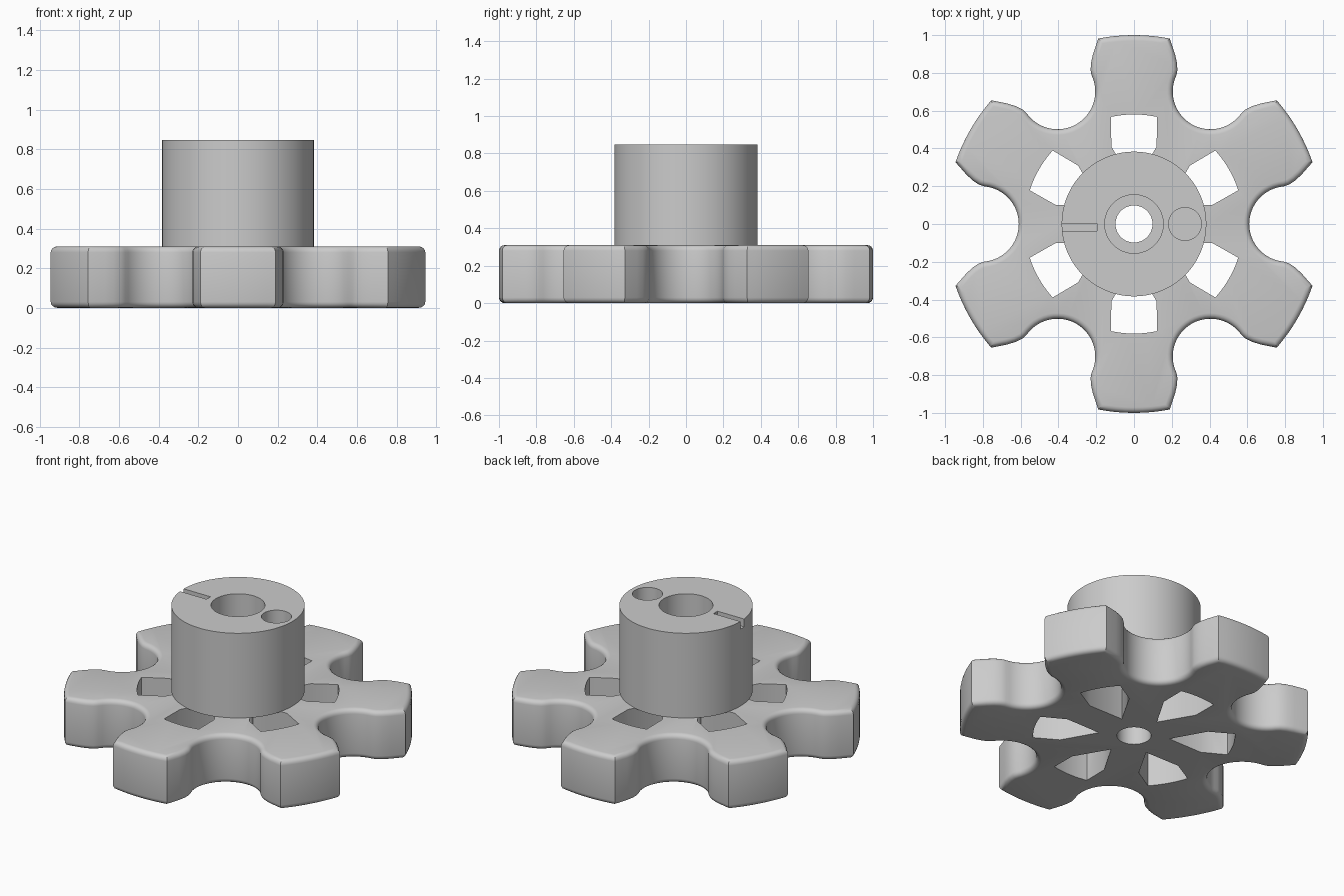
import bpy, bmesh
from math import pi, radians, sin, cos, atan2

cube = bpy.data.objects.get("Cube")
if cube:
    bpy.data.objects.remove(cube)

WHEEL_H = 0.31
HUB_TOP = 0.847

grey = bpy.data.materials.new("plain grey")
grey.use_nodes = True
grey.diffuse_color = (0.6, 0.6, 0.6, 1)
grey.node_tree.nodes["Principled BSDF"].inputs["Base Color"].default_value = (0.6, 0.6, 0.6, 1)


def prism(name, outline, z0, z1, rounding=0):
    """Extrude a closed outline from z0 to z1, optionally rounding both rims."""
    bm = bmesh.new()
    base = bm.faces.new([bm.verts.new((x, y, z0)) for x, y in outline])
    ext = bmesh.ops.extrude_face_region(bm, geom=[base], use_keep_orig=True)["geom"]
    for v in ext:
        if isinstance(v, bmesh.types.BMVert):
            v.co.z = z1
    bmesh.ops.recalc_face_normals(bm, faces=bm.faces)
    if rounding:
        rims = [e for e in bm.edges if abs(e.verts[0].co.z - e.verts[1].co.z) < 1e-5]
        bmesh.ops.bevel(bm, geom=rims, offset=rounding, segments=4,
                        profile=0.5, affect='EDGES')
    mesh = bpy.data.meshes.new(name)
    bm.to_mesh(mesh)
    bm.free()
    obj = bpy.data.objects.new(name, mesh)
    bpy.context.collection.objects.link(obj)
    mesh.materials.append(grey)
    return obj


def circle(r, cx=0, cy=0, n=64):
    return [(cx + r * cos(2 * pi * i / n), cy + r * sin(2 * pi * i / n)) for i in range(n)]


def spin(points, angle):
    c, s = cos(angle), sin(angle)
    return [(x * c - y * s, x * s + y * c) for x, y in points]


def cut(target, cutter):
    cutter.hide_render = True
    mod = target.modifiers.new("cut", 'BOOLEAN')
    mod.operation = 'DIFFERENCE'
    mod.solver = 'EXACT'
    mod.object = cutter
    bpy.context.view_layer.objects.active = target
    bpy.ops.object.modifier_apply(modifier=mod.name)
    bpy.data.objects.remove(cutter)


# One lobe half, pointing along +x: scallop arc, bulging flank, tip arc
half = []
nx, ny, nr = 0.81 * cos(pi / 6), 0.81 * sin(pi / 6), 0.2
for i in range(13):
    a = radians(210 + 85 * i / 12)
    half.append((nx + nr * cos(a), ny + nr * sin(a)))
half += [(0.815, 0.23), (0.855, 0.227), (0.9, 0.217)]
tip = radians(10.9)
half += [(cos(tip * (1 - i / 4)), sin(tip * (1 - i / 4))) for i in range(5)]

# Mirror the half and repeat the lobe six times
lobe = [(x, -y) for x, y in half[1:]] + half[-2::-1]
outline = []
for k in range(6):
    outline += spin(lobe, pi / 6 + k * pi / 3)

wheel = prism("lobed_wheel", outline, 0, WHEEL_H, rounding=0.03)

# Six wedge windows between straight spokes, with curved outer ends
end = atan2(0.12, 0.56)
reach = 0.58
pocket = [(0.205, 0), (0.41, -0.12)]
pocket += [(reach * cos(end * t / 5), reach * sin(end * t / 5)) for t in range(-5, 6)]
pocket += [(0.41, 0.12)]
for k in range(6):
    cut(wheel, prism("window_cutter", spin(pocket, pi / 6 + k * pi / 3), -0.1, WHEEL_H + 0.1))
cut(wheel, prism("bore_cutter", circle(0.098), -0.1, WHEEL_H + 0.1))

# Hub with wide bore, side hole and pointer slot
hub = prism("hub", circle(0.383, n=96), WHEEL_H - 0.002, HUB_TOP)
cut(hub, prism("hub_bore_cutter", circle(0.155), 0, HUB_TOP + 0.1))
cut(hub, prism("side_hole_cutter", circle(0.087, cx=0.27, n=48), HUB_TOP - 0.22, HUB_TOP + 0.1))
slot = [(-0.45, -0.037), (-0.195, -0.037), (-0.195, 0.003), (-0.45, 0.003)]
cut(hub, prism("slot_cutter", slot, HUB_TOP - 0.05, HUB_TOP + 0.1))

# Smooth the curved walls and keep edges crisp
for obj in (wheel, hub):
    bpy.ops.object.select_all(action='DESELECT')
    obj.select_set(True)
    bpy.context.view_layer.objects.active = obj
    bpy.ops.object.shade_smooth_by_angle(angle=radians(30))
